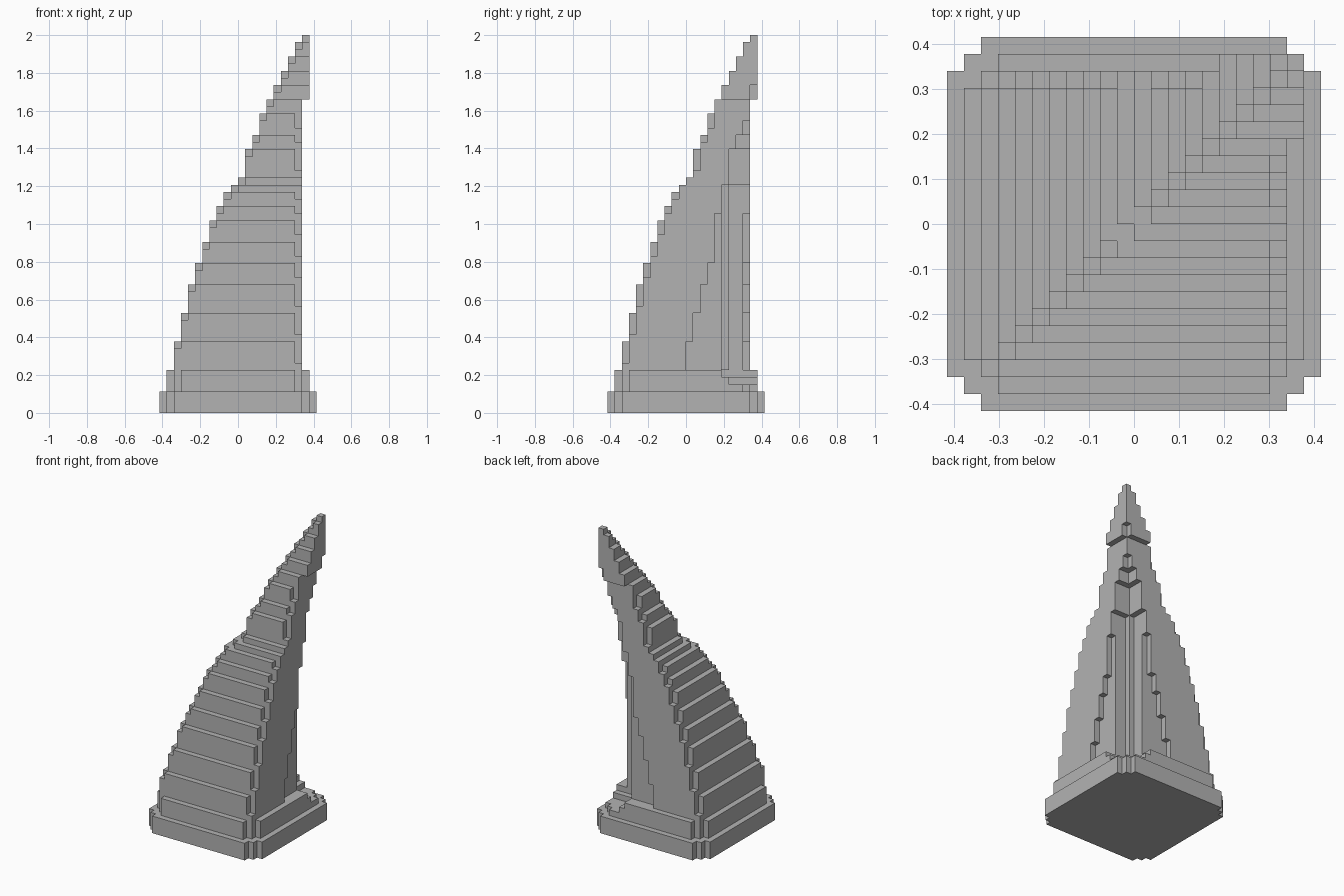
import bpy, bmesh

old = bpy.data.objects.get("Cube")
if old:
    bpy.data.objects.remove(old, do_unlink=True)

CELL = 2 / 53          # edge of one block
HALF = 11              # half width of the plinth in blocks

stone = bpy.data.materials.new("stone_grey")
stone.use_nodes = True
GREY = (0.45, 0.45, 0.45, 1)
stone.diffuse_color = GREY
stone.node_tree.nodes["Principled BSDF"].inputs["Base Color"].default_value = GREY


def build(name, z0, z1, inside):
    """Block solid: skin every cell for which inside(x, y, z) is true."""
    span = range(-HALF, HALF)
    cells = {(x, y, z) for x in span for y in span
             for z in range(z0, z1) if inside(x, y, z)}
    bm = bmesh.new()
    cache = {}

    def vert(p):
        if p not in cache:
            cache[p] = bm.verts.new([c * CELL for c in p])
        return cache[p]

    for cell in cells:
        for axis in range(3):
            u, v = (axis + 1) % 3, (axis + 2) % 3
            for side in (0, 1):
                near = list(cell)
                near[axis] += 2 * side - 1
                if tuple(near) in cells:
                    continue
                ring = []
                for du, dv in ((0, 0), (1, 0), (1, 1), (0, 1)):
                    p = list(cell)
                    p[axis] += side
                    p[u] += du
                    p[v] += dv
                    ring.append(vert(tuple(p)))
                bm.faces.new(ring if side else ring[::-1])
    bmesh.ops.dissolve_limit(bm, angle_limit=0.01, verts=bm.verts, edges=bm.edges)
    bmesh.ops.triangulate(bm, faces=[f for f in bm.faces if len(f.verts) > 4])
    mesh = bpy.data.meshes.new(name)
    bm.to_mesh(mesh)
    bm.free()
    mesh.materials.append(stone)
    bpy.context.collection.objects.link(bpy.data.objects.new(name, mesh))


def slab(x, y, r):
    """Square of half width r with stepped corners."""
    ax, ay = max(x, -1 - x), max(y, -1 - y)
    return max(ax, ay) < r and ax + ay < 2 * r - 3 and \
        not (min(ax, ay) >= r - 1)


# Outer steps: layer at which each successive step ends, from -9 inwards
STEP_TOPS = [10, 14, 18, 21, 24, 27, 29, 31, 32, 33,
             37, 39, 42, 44, 46, 48, 50, 52, 53]
# Hollow in the back corner: layer at which each width ends, from 0 upwards
HOLLOW_TOPS = [10, 14, 18, 21, 28, 32, 37, 39, 41]


def step_at(z):
    """Outer edge, first layer and last layer of the step holding layer z."""
    i = next(k for k, top in enumerate(STEP_TOPS) if z < top)
    return i - 9, (STEP_TOPS[i - 1] if i else 6), STEP_TOPS[i] - 1


def hollow(x, y, z):
    """Stepped concave recess facing the back left corner."""
    if z >= HOLLOW_TOPS[-1]:
        return False
    o = next(k for k, top in enumerate(HOLLOW_TOPS) if z < top)
    lo, hi = min(x, y), max(x, y)
    return (hi >= 8 and lo >= o) or (hi >= 6 and lo >= max(o, 5))


def horn(x, y, z):
    a, first, last = step_at(z)
    lo, hi = min(x, y), max(x, y)
    if lo < a or hi > 8 or hollow(x, y, z):
        return False
    if z == last and x == a and y == a:       # nick in the leading corner
        return False
    return not (z > first and lo == a and hi == 8 and a < 4)


def tip(x, y, z):
    a, first, last = step_at(z)
    if min(x, y) < a or max(x, y) > 9:
        return False
    if z < 46 and x == 9 and y == 9:          # nick below the beak
        return False
    return not (z == last and x == a and y == a and a < 9)


def upper_slab(x, y, z):
    cut = {5: 5, 4: 6}.get(z, 99)             # recess runs down into the slab
    return slab(x, y, 10) and min(x, y) < cut


build("plinth", 0, 3, lambda x, y, z: slab(x, y, 11))
build("upper_plinth", 3, 6, upper_slab)
build("curved_horn", 6, 44, horn)
build("horn_tip", 44, 53, tip)
